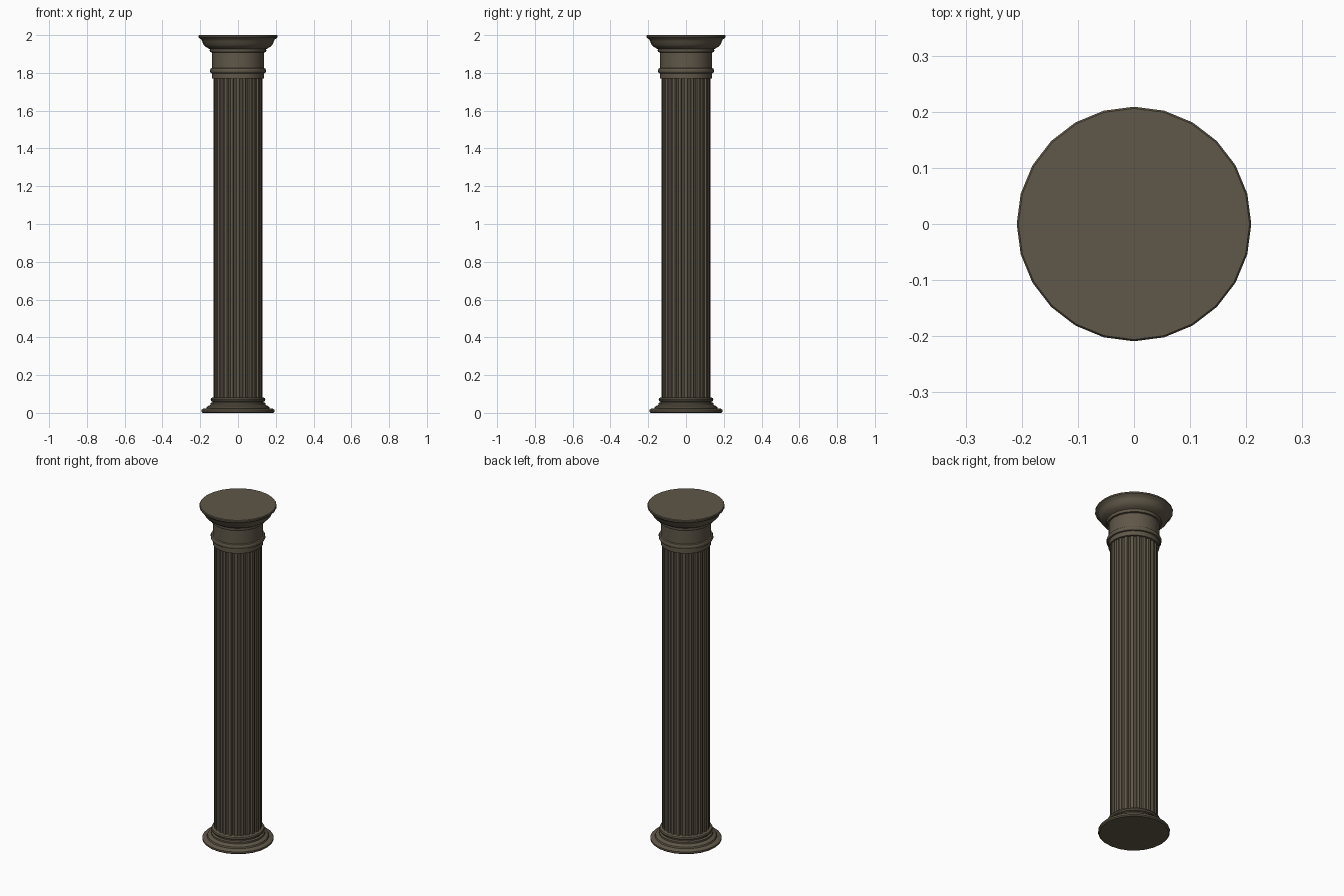
import bpy, bmesh
from math import cos, sin, pi, radians

if "Cube" in bpy.data.objects:
    bpy.data.objects.remove(bpy.data.objects["Cube"])

SIDES = 24

stone = bpy.data.materials.new("stone")
stone.diffuse_color = (0.115, 0.095, 0.065, 1)
stone.use_nodes = True
stone.node_tree.nodes["Principled BSDF"].inputs["Base Color"].default_value = stone.diffuse_color


def stack_rings(name, rings, angle):
    """Skin a list of closed point rings, cap both ends."""
    bm = bmesh.new()
    loops = [[bm.verts.new(p) for p in ring] for ring in rings]
    n = len(loops[0])
    for a, b in zip(loops, loops[1:]):
        for i in range(n):
            j = (i + 1) % n
            bm.faces.new((a[i], a[j], b[j], b[i]))
    bm.faces.new(loops[0][::-1])
    bm.faces.new(loops[-1])
    mesh = bpy.data.meshes.new(name)
    bm.to_mesh(mesh)
    bm.free()
    ob = bpy.data.objects.new(name, mesh)
    bpy.context.collection.objects.link(ob)
    mesh.materials.append(stone)
    bpy.ops.object.select_all(action='DESELECT')
    ob.select_set(True)
    bpy.context.view_layer.objects.active = ob
    bpy.ops.object.shade_smooth_by_angle(angle=radians(angle))
    return ob


def turned(name, profile):
    rings = [[(r * cos(2 * pi * i / SIDES), r * sin(2 * pi * i / SIDES), z)
              for i in range(SIDES)] for r, z in profile]
    return stack_rings(name, rings, 35)


# Moulded base
turned("base", [
    (0.186, 0), (0.193, 0.006), (0.193, 0.016), (0.186, 0.022), (0.168, 0.024),
    (0.165, 0.032), (0.155, 0.038), (0.146, 0.042), (0.146, 0.052), (0.136, 0.056),
    (0.136, 0.060), (0.142, 0.063), (0.145, 0.070), (0.142, 0.078), (0.135, 0.082)])

# Fluted shaft: narrow ridges between shallow concave flutes
FLUTES = 24
section = []
for k in range(FLUTES):
    for frac, r in ((-0.22, 0.129), (0.22, 0.129), (0.36, 0.120), (0.64, 0.120)):
        a = 2 * pi * (k + frac) / FLUTES
        section.append((r * cos(a), r * sin(a)))
stack_rings("fluted_shaft", [[(x, y, z) for x, y in section] for z in (0.07, 1.785)], 25)

# Capital: collar, ring, neck and flared top
turned("capital", [
    (0.137, 1.77), (0.137, 1.797), (0.144, 1.799), (0.148, 1.806), (0.148, 1.816),
    (0.144, 1.823), (0.137, 1.826), (0.137, 1.908), (0.147, 1.910), (0.150, 1.918),
    (0.149, 1.926), (0.157, 1.930), (0.172, 1.938), (0.184, 1.952), (0.190, 1.968),
    (0.196, 1.978), (0.205, 1.984), (0.209, 1.988), (0.209, 1.996), (0.206, 2.0)])
